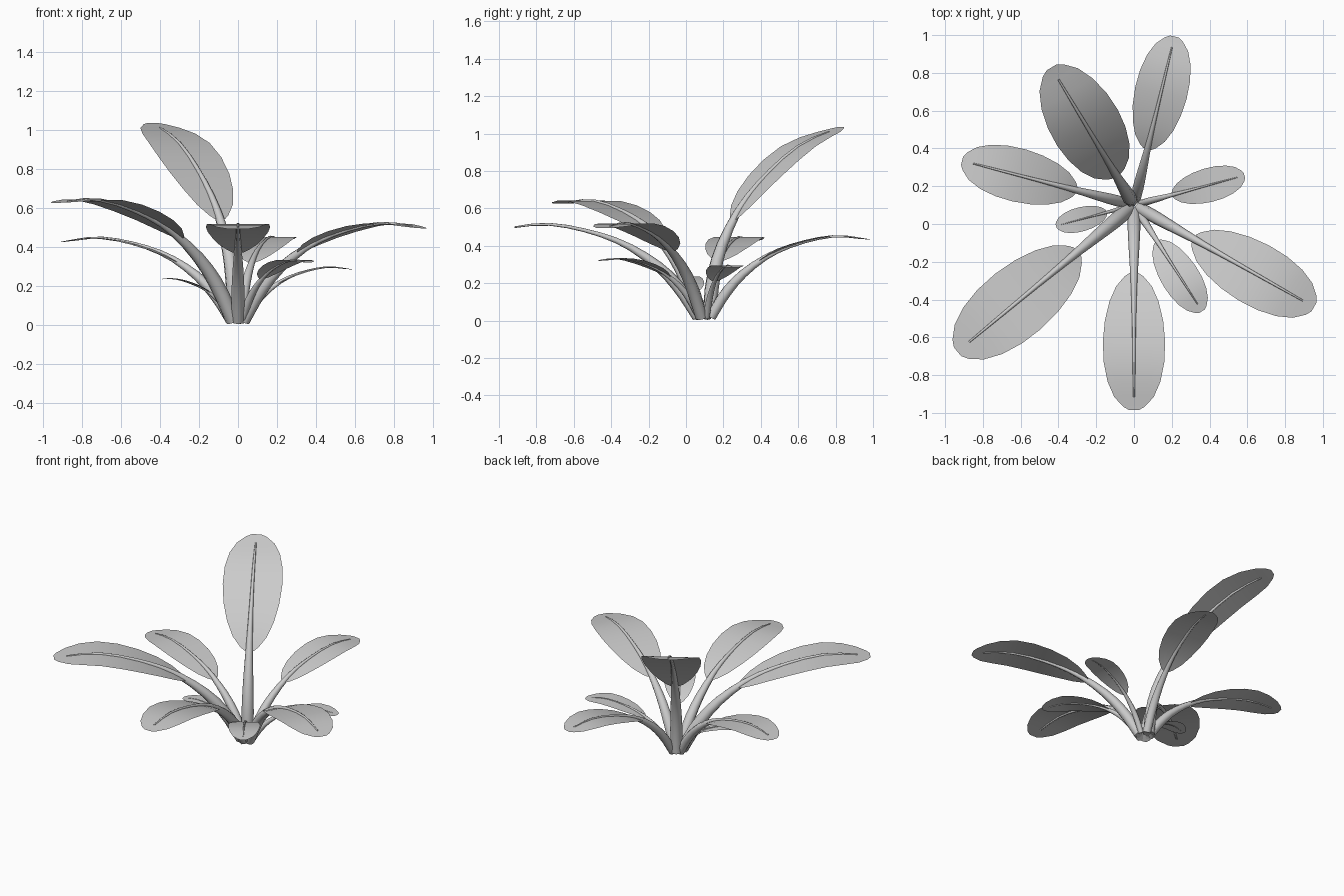
import bpy, bmesh, math
from mathutils import Vector, Matrix

if "Cube" in bpy.data.objects:
    bpy.data.objects.remove(bpy.data.objects["Cube"])

# One unit leaf arc: (reach, height, stem radius)
ARC = [Vector(p) for p in [(0, 0.008, .031), (.085, .14, .032), (.2, .262, .026), (.37, .375, .016),
                           (.565, .445, .010), (.78, .48, .007), (1, .455, .003)]]
CROWN = Vector((0, 0.1, 0))
BLADE_START, STEM_END, HALF_WIDTH = .31, .935, .157


def arc(t):
    """Smooth point on the arc, t from 0 to 6 (Catmull-Rom)."""
    i = min(int(t), 5)
    f = t - i
    b, c = ARC[i], ARC[i + 1]
    a = ARC[i - 1] if i else b * 2 - c
    d = ARC[i + 2] if i < 5 else c * 2 - b
    return .5 * (2 * b + (c - a) * f + (2 * a - 5 * b + 4 * c - d) * f * f
                 + (3 * b - a - 3 * c + d) * f ** 3)


def t_at(reach):
    lo, hi = 0.0, 6.0
    for _ in range(30):
        mid = (lo + hi) / 2
        lo, hi = (mid, hi) if arc(mid).x < reach else (lo, mid)
    return lo


def finish(bm, name, matrix):
    bm.transform(matrix)
    mesh = bpy.data.meshes.new(name)
    bm.to_mesh(mesh)
    bm.free()
    for p in mesh.polygons:
        p.use_smooth = True
    mesh.set_sharp_from_angle(angle=math.radians(50))
    obj = bpy.data.objects.new(name, mesh)
    bpy.context.collection.objects.link(obj)


def make_stem(name, matrix, rings=14, sides=8):
    bm = bmesh.new()
    loops = []
    end = t_at(STEM_END)
    for k in range(rings + 1):
        t = end * k / rings
        p = arc(t)
        d = arc(min(t + .02, 6)) - arc(max(t - .02, 0))
        n = Vector((-d.y, 0, d.x)).normalized()
        loop = []
        for s in range(sides):
            a = math.tau * s / sides
            off = n * math.cos(a) + Vector((0, 1, 0)) * math.sin(a)
            loop.append(bm.verts.new(Vector((p.x, 0, p.y)) + off * p.z))
        loops.append(loop)
    for a, b in zip(loops, loops[1:]):
        for s in range(sides):
            q = (s + 1) % sides
            bm.faces.new((a[s], a[q], b[q], b[s]))
    bm.faces.new(loops[0])
    bm.faces.new(loops[-1])
    bmesh.ops.recalc_face_normals(bm, faces=bm.faces)
    finish(bm, name, matrix)


def make_blade(name, matrix, stations=10):
    bm = bmesh.new()
    rows = []
    for k in range(stations + 1):
        a = math.pi * k / stations
        p = arc(t_at(BLADE_START + (1 - BLADE_START) * (1 - math.cos(a)) / 2))
        # Oval outline, a little fuller toward the tip
        w = HALF_WIDTH * math.sin(a) ** .95 * (1 - .06 * math.cos(a))
        if k in (0, stations):
            w = .025
        rows.append([bm.verts.new((p.x, y * w, p.y)) for y in (-1, -.5, 0, .5, 1)])
    for a, b in zip(rows, rows[1:]):
        for s in range(4):
            bm.faces.new((a[s], b[s], b[s + 1], a[s + 1]))
    finish(bm, name, matrix)


# Leaves: name, heading in degrees, size, extra upward tilt in degrees
LEAVES = [
    ("right_small", 15, .575, 1),
    ("back", 76.5, .89, 1),
    ("upright", 121, 1.19, 27),
    ("left", 165.5, .905, 0),
    ("left_small", 195, .41, 5),
    ("front_left", 219.7, 1.21, 3),
    ("front", 270, 1.05, 0),
    ("front_right_small", 302.7, .64, 1.5),
    ("front_right", 330.5, 1.06, 0),
]
for name, heading, size, tilt in LEAVES:
    m = (Matrix.Translation(CROWN) @ Matrix.Rotation(math.radians(heading), 4, 'Z')
         @ Matrix.Translation((.035, 0, .012)) @ Matrix.Rotation(math.radians(-tilt), 4, 'Y')
         @ Matrix.Scale(size, 4))
    make_stem(name + "_stem", m)
    make_blade(name + "_leaf", m)
